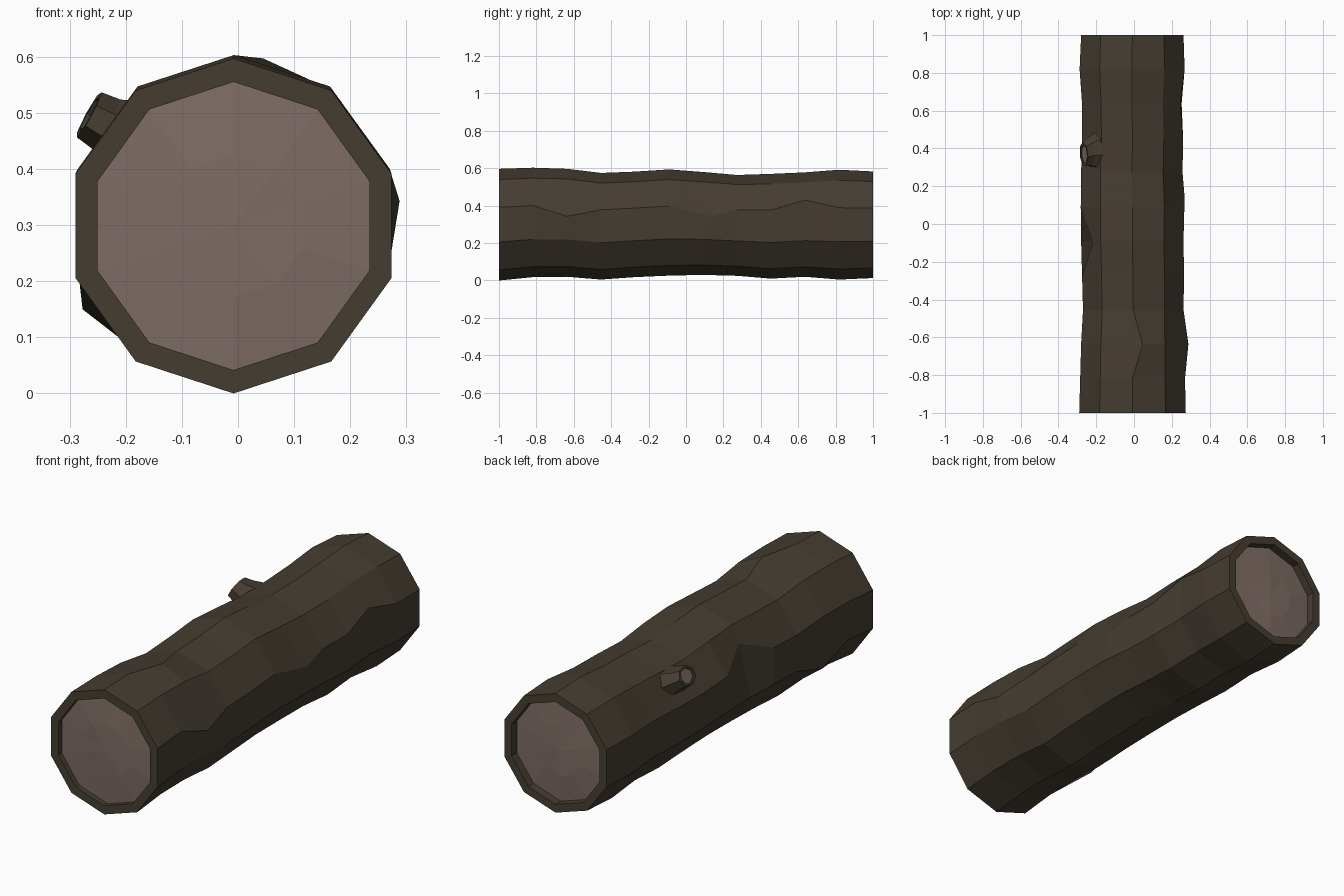
import bpy, bmesh, math, random
from mathutils import Vector

if "Cube" in bpy.data.objects:
    bpy.data.objects.remove(bpy.data.objects["Cube"])

random.seed(4)
SIDES = 10


def material(name, rgb):
    m = bpy.data.materials.new(name)
    m.diffuse_color = (*rgb, 1)
    m.use_nodes = True
    m.node_tree.nodes["Principled BSDF"].inputs["Base Color"].default_value = m.diffuse_color
    return m


BARK = material("bark", (0.06, 0.046, 0.031))
WOOD = material("cut_wood", (0.21, 0.15, 0.13))


def loft(name, rings, mat, start=None, end=None):
    """Skin a list of rings; optional centre points close the two ends."""
    bm = bmesh.new()
    rows = [[bm.verts.new(p) for p in ring] for ring in rings]
    n = len(rows[0])
    for a, b in zip(rows, rows[1:]):
        for i in range(n):
            j = (i + 1) % n
            bm.faces.new((a[i], a[j], b[j], b[i]))
    for row, tip in ((rows[0], start), (rows[-1], end)):
        if tip is not None:
            c = bm.verts.new(tip)
            for i in range(n):
                bm.faces.new((row[i], row[(i + 1) % n], c))
    bmesh.ops.recalc_face_normals(bm, faces=bm.faces)
    mesh = bpy.data.meshes.new(name)
    bm.to_mesh(mesh)
    bm.free()
    mesh.materials.append(mat)
    ob = bpy.data.objects.new(name, mesh)
    bpy.context.collection.objects.link(ob)
    return ob


def shrink(ring, f, shift=Vector()):
    c = sum(ring, Vector()) / len(ring)
    return [c + (p - c) * f + shift for p in ring]


# Outline of the trunk at 12 evenly spaced stations
top = [.597, .603, .598, .575, .582, .594, .58, .564, .57, .578, .592, .583]
bottom = [0, .018, .02, .005, .018, .026, .03, .025, .01, .02, .005, .013]
left = [-.29, -.285, -.28, -.27, -.275, -.28, -.282, -.28, -.275, -.275, -.288, -.28]
right = [.274, .27, .268, .262, .265, .262, .265, .257, .26, .252, .268, .262]

rings = []
for k, (t, b, l, r) in enumerate(zip(top, bottom, left, right)):
    y = -1 + 2 * k / 11
    rx = (r - l) / 2 / math.cos(math.radians(18))
    ring = []
    for i in range(SIDES):
        a = 2 * math.pi * i / SIDES
        ring.append(Vector(((l + r) / 2 + rx * math.sin(a), y,
                            (t + b) / 2 + (t - b) / 2 * math.cos(a))))
    rings.append(ring)

# Knocks in the bark: (station, side) moved to a new x, z
for (k, i), (x, z) in {(2, 0): (.045, .597), (2, 2): (.288, .343), (6, 2): (.268, .345),
                       (9, 2): (.245, .43), (2, 7): (-.277, .15), (5, 8): (-.215, .46)}.items():
    rings[k][i].x, rings[k][i].z = x, z
rings[6][2].y = .14

# Bark shell with rims that turn inwards at both ends
front_lip, back_lip = shrink(rings[0], .86), shrink(rings[-1], .86)
front_in = shrink(front_lip, 1, Vector((0, .025, 0)))
back_in = shrink(back_lip, 1, Vector((0, -.04, 0)))
loft("log_bark", [front_in, front_lip] + rings + [back_lip, back_in], BARK)


# Slightly uneven sawn ends
def sawn_end(name, ring, out):
    mid = shrink(ring, .5, Vector((0, out * .008, 0)))
    for p in mid:
        p.y += random.uniform(-.004, .004)
    c = sum(mid, Vector()) / SIDES
    loft(name, [ring, mid], WOOD, end=c + Vector((0, out * .004, 0)))


sawn_end("front_cut", front_in, -1)
sawn_end("back_cut", back_in, 1)

# Broken branch stub on the upper left
axis = Vector((-.88, -.08, .48)).normalized()
v = Vector((0, 1, 0)).cross(axis).normalized()
u = axis.cross(v)


def stub_ring(centre, ru, rv):
    return [Vector(centre) + u * ru * math.cos(2 * math.pi * i / 7)
            + v * rv * math.sin(2 * math.pi * i / 7) for i in range(7)]


tip = stub_ring((-.266, .37, .497), .066, .047)
lip = shrink(tip, .75)
inner = shrink(lip, 1, -axis * .008)
loft("branch_stub", [stub_ring((-.19, .39, .455), .105, .075),
                     stub_ring((-.235, .38, .48), .08, .052), tip, lip, inner], BARK)
loft("branch_cut", [inner], WOOD, end=sum(inner, Vector()) / 7)
